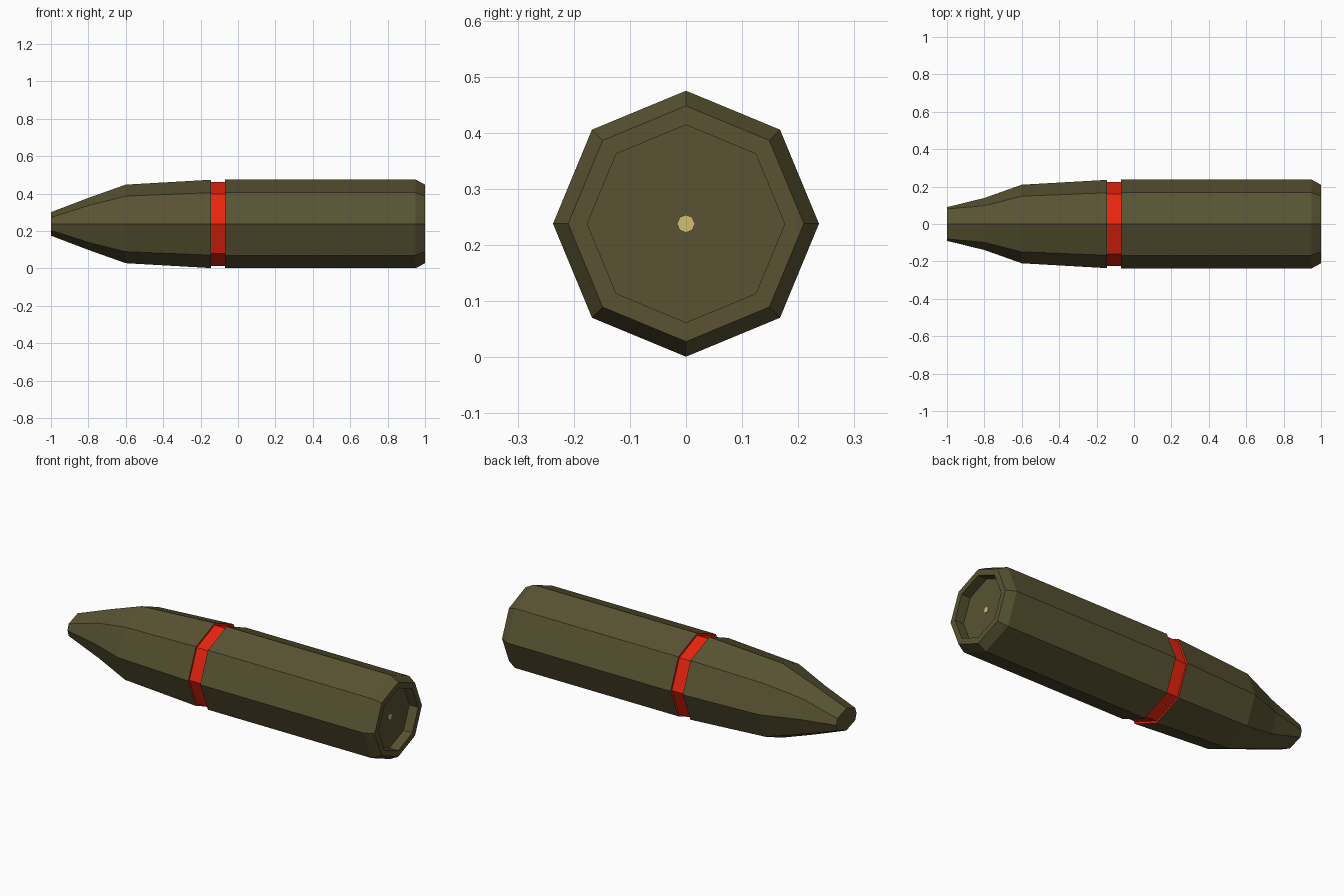
import bpy, bmesh, math
from mathutils import Vector

if "Cube" in bpy.data.objects:
    bpy.data.objects.remove(bpy.data.objects["Cube"])

ZC = 0.238  # axis height
SIDES = 8


def material(name, rgb):
    m = bpy.data.materials.new(name)
    m.diffuse_color = (*rgb, 1)
    m.use_nodes = True
    m.node_tree.nodes["Principled BSDF"].inputs["Base Color"].default_value = m.diffuse_color
    return m


olive = material("olive drab", (0.098, 0.086, 0.032))
red = material("red band", (0.80, 0.018, 0.005))
tan = material("tan", (0.62, 0.52, 0.17))


def ring(x, r):
    """Octagon around the x axis with corners on top and at the sides."""
    return [Vector((x, r * math.sin(i * math.tau / SIDES),
                    ZC + r * math.cos(i * math.tau / SIDES))) for i in range(SIDES)]


def loft(name, rings, mats, mat_rule=lambda i: 0):
    bm = bmesh.new()
    loops = [[bm.verts.new(p) for p in pts] for pts in rings]
    for i, (a, b) in enumerate(zip(loops, loops[1:])):
        for k in range(SIDES):
            j = (k + 1) % SIDES
            bm.faces.new((a[k], a[j], b[j], b[k])).material_index = mat_rule(i)
    bm.faces.new(loops[0])
    bm.faces.new(loops[-1])
    bmesh.ops.recalc_face_normals(bm, faces=bm.faces)
    me = bpy.data.meshes.new(name)
    bm.to_mesh(me)
    bm.free()
    for m in mats:
        me.materials.append(m)
    ob = bpy.data.objects.new(name, me)
    bpy.context.collection.objects.link(ob)
    return ob


# Flattened blunt nose tip: wider than tall
quarter = [(0, 0.063), (0.08, 0.034), (0.09, 0), (0.08, -0.034),
           (0, -0.063), (-0.08, -0.034), (-0.09, 0), (-0.08, 0.034)]
tip = [Vector((-1, y, ZC + z)) for y, z in quarter]

# Body profile: nose, grooved red band, casing, chamfer, rim and base recess
profile = [(-0.8, 0.139), (-0.6, 0.21), (-0.145, 0.236),
           (-0.145, 0.225), (-0.07, 0.225), (-0.07, 0.237),
           (0.95, 0.237), (1.0, 0.21), (1.0, 0.176), (0.945, 0.176)]
loft("shell_body", [tip] + [ring(x, r) for x, r in profile],
     [olive, red], lambda i: 1 if i in (3, 4, 5) else 0)

# Small spot in the middle of the base recess
loft("base_primer", [ring(0.944, 0.016), ring(0.948, 0.016)], [tan])
